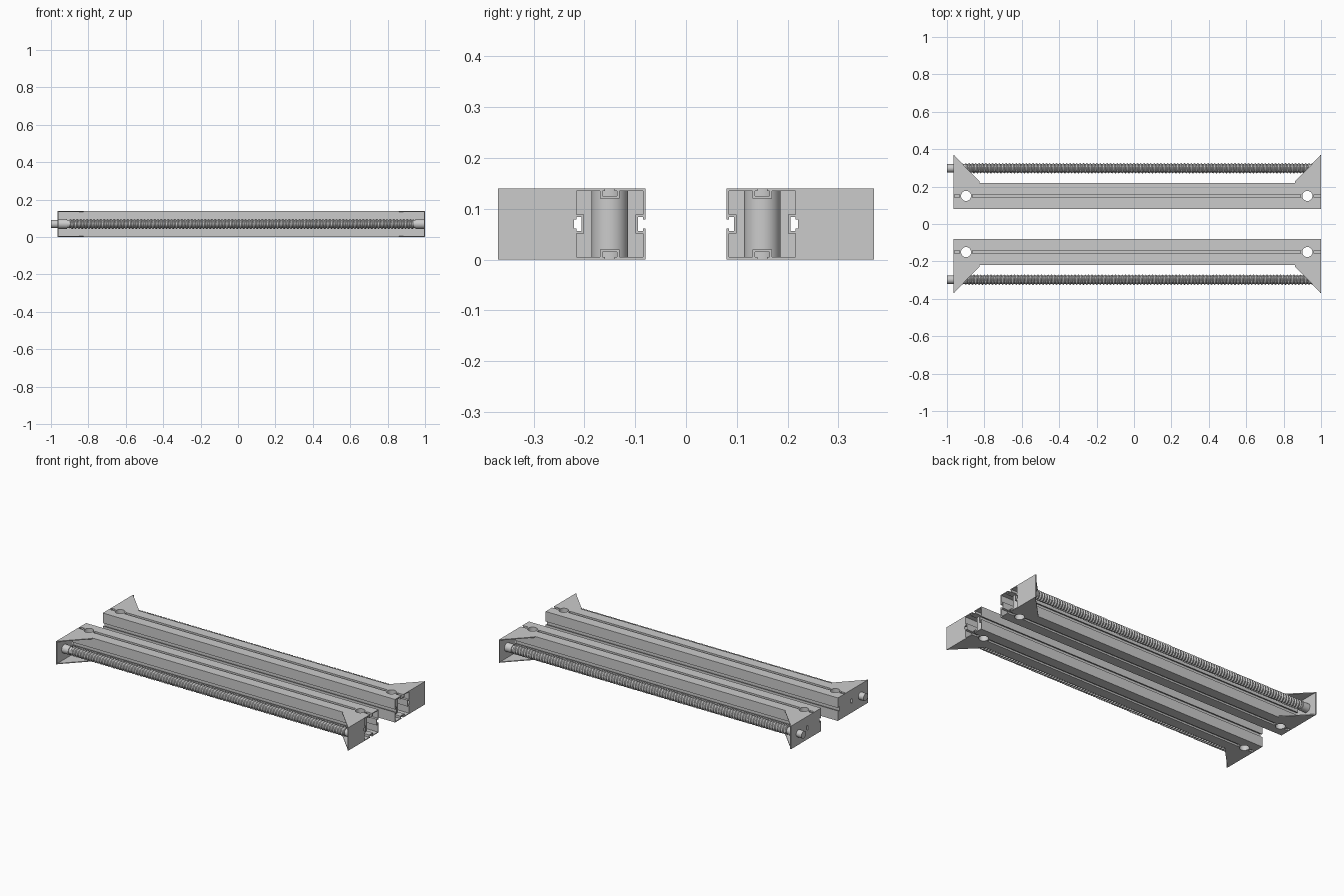
import bpy, bmesh, math
from mathutils import Vector

if "Cube" in bpy.data.objects:
    bpy.data.objects.remove(bpy.data.objects["Cube"])

H = 0.07            # half width of the square beam
CY, CZ = 0.15, 0.07 # beam centre line
SY = 0.298          # screw centre line
X0, X1 = -0.965, 1.0


def finish(name, bm, smooth=False):
    bmesh.ops.recalc_face_normals(bm, faces=bm.faces[:])
    me = bpy.data.meshes.new(name)
    bm.to_mesh(me)
    bm.free()
    ob = bpy.data.objects.new(name, me)
    bpy.context.collection.objects.link(ob)
    bpy.ops.object.select_all(action='DESELECT')
    bpy.context.view_layer.objects.active = ob
    ob.select_set(True)
    if smooth:
        bpy.ops.object.shade_smooth_by_angle(angle=math.radians(40))
    return ob


def mirror_y(ob):
    m = ob.modifiers.new("mirror", 'MIRROR')
    m.use_axis = (False, True, False)
    m.use_mirror_merge = False
    return ob


def prism(name, loops, start, end, axis, smooth=False):
    """Fill 2D loops (later loops are holes) and extrude along x or z."""
    place = (lambda a, b: (start, a, b)) if axis == 'x' else (lambda a, b: (a, b, start))
    n = Vector((1, 0, 0)) if axis == 'x' else Vector((0, 0, 1))
    bm = bmesh.new()
    for loop in loops:
        vs = [bm.verts.new(place(*p)) for p in loop]
        for i, v in enumerate(vs):
            bm.edges.new((v, vs[i - 1]))
    bmesh.ops.triangle_fill(bm, edges=bm.edges[:], use_beauty=True, use_dissolve=False, normal=n)
    ext = bmesh.ops.extrude_face_region(bm, geom=bm.faces[:])['geom']
    bmesh.ops.translate(bm, vec=n * (end - start), verts=[v for v in ext if isinstance(v, bmesh.types.BMVert)])
    return finish(name, bm, smooth)


def circle(cx, cy, r, n=32):
    return [(cx + r * math.cos(2 * math.pi * i / n), cy + r * math.sin(2 * math.pi * i / n)) for i in range(n)]


def four_sides(half, slotted=(0, 1, 2, 3)):
    """Repeat a half side (corner to middle) around the square section."""
    side = half + [(-u, d) for u, d in reversed(half[1:])]
    pts = []
    for k in range(4):
        c, s = round(math.cos(-k * math.pi / 2)), round(math.sin(-k * math.pi / 2))
        for u, d in (side if k in slotted else side[:1]):
            pts.append((CY + c * u - s * d, CZ + s * u + c * d))
    return pts


SLOT = [(-H, H), (-.009, H), (-.009, H - .005), (-.014, H - .005), (-.014, H - .0145)]
CORE = [(-H + .005, H - .005), (-.019, H - .005), (-.019, H - .0195)]

# hollow T-slot beam, bored for the two vertical sleeves
beam = prism("slotted_beam", [four_sides(SLOT), four_sides(CORE)], X0 + .006, X1, 'x')
for hx in (-0.898, 0.927):
    cutter = prism("bore_cutter", [circle(hx, CY, .036)], -.02, .16, 'z')
    cutter.hide_render = True
    b = beam.modifiers.new("bore", 'BOOLEAN')
    b.operation, b.solver, b.object = 'DIFFERENCE', 'EXACT', cutter
    bpy.context.view_layer.objects.active = beam
    bpy.ops.object.modifier_apply(modifier="bore")
    bpy.data.objects.remove(cutter)
    mirror_y(prism("bolt_sleeve", [circle(hx, CY, .036), circle(hx, CY, .027)], 0, 2 * H, 'z', True))
mirror_y(beam)

# closed beam end on the left, keeping the side slots open
mirror_y(prism("beam_end_cap", [four_sides(SLOT, (1, 3))], X0, X0 + .006, 'x'))

# screw brackets: end plate plus top and bottom triangular gussets
for side, xe, d in (("left", X0, 1), ("right", X1, -1)):
    plate = [(.22, 0), (.37, 0), (.37, 2 * H), (.22, 2 * H)]
    loops = [plate] + ([circle(SY, CZ, .022)] if d > 0 else [])
    mirror_y(prism(side + "_bracket_plate", loops, xe, xe + d * .006, 'x'))
    tri = [(xe + d * .006, .22), (xe + d * .14, .22), (xe + d * .14, .227), (xe + d * .006, .364)]
    for level, z in (("bottom", 0), ("top", 2 * H - .005)):
        mirror_y(prism(f"{side}_{level}_gusset", [tri], z, z + .005, 'z'))

# plain shaft ends and bearing collars
mirror_y(prism("drive_shaft_end", [circle(SY, CZ, .022)], -1.0, -.88, 'x', True))
mirror_y(prism("idle_shaft_end", [circle(SY, CZ, .022)], .93, X1 - .006, 'x', True))
mirror_y(prism("left_collar", [circle(SY, CZ, .026)], X0 + .006, -.915, 'x', True))
mirror_y(prism("right_collar", [circle(SY, CZ, .026)], .95, X1 - .006, 'x', True))

# threaded lead screw: helical ridge as rings with a phase-shifted radius
pitch, seg, per = 0.018, 20, 6
xs, xe = -.9, .94
rows = int((xe - xs) / pitch * per)
bm = bmesh.new()
rings = []
for j in range(rows + 1):
    ring = []
    for i in range(seg):
        t = i / seg
        wave = abs(((j / per - t) % 1.0) * 2 - 1)
        r = .0215 + .006 * min(1, max(0, wave * 1.6 - .3))
        a = 2 * math.pi * t
        ring.append(bm.verts.new((xs + j * pitch / per, SY + r * math.cos(a), CZ + r * math.sin(a))))
    rings.append(ring)
for a, b in zip(rings, rings[1:]):
    for i in range(seg):
        bm.faces.new((a[i - 1], a[i], b[i], b[i - 1]))
bm.faces.new(rings[0])
bm.faces.new(rings[-1])
mirror_y(finish("lead_screw", bm))
